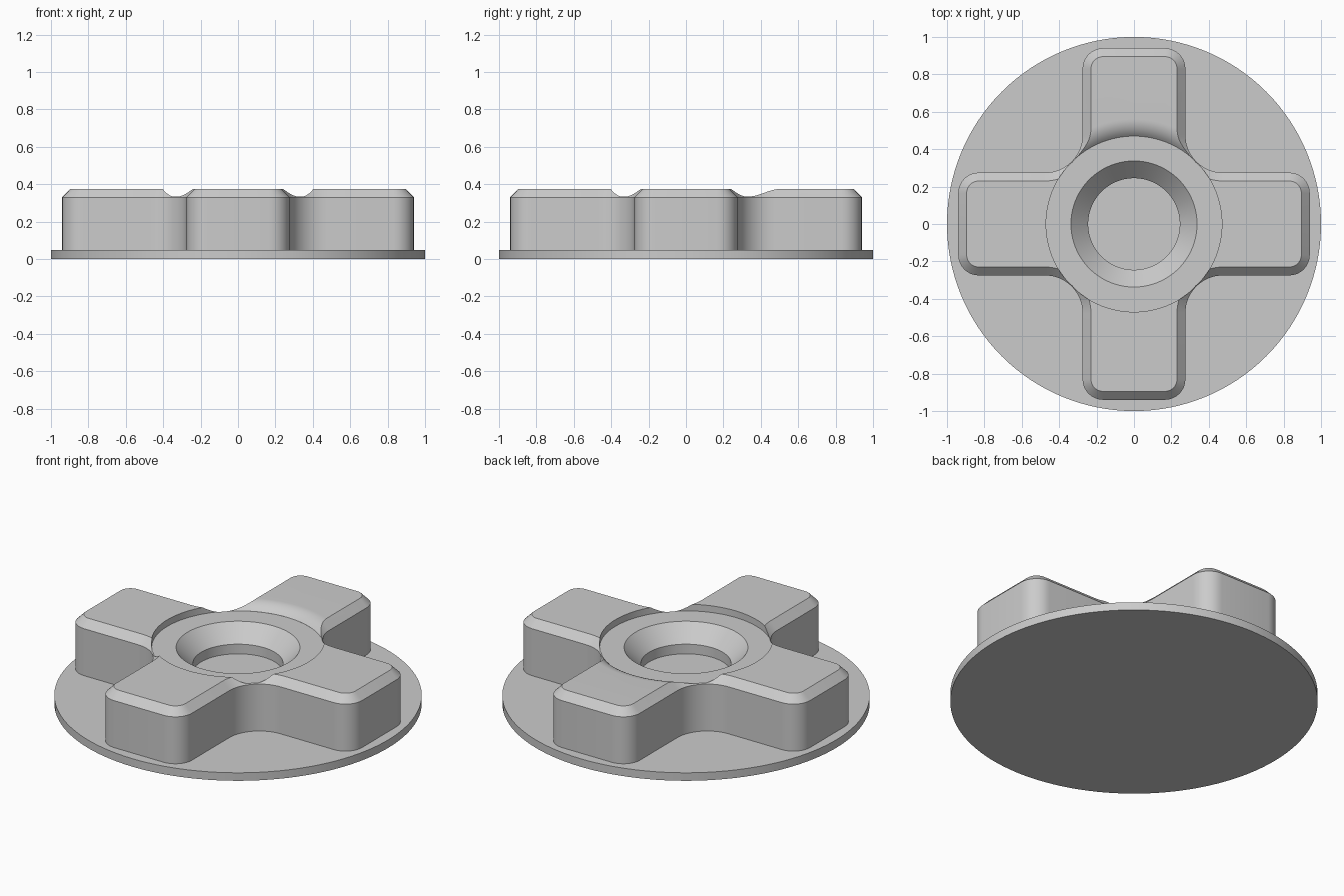
import bpy, bmesh
from math import sin, cos, pi, sqrt, radians

if "Cube" in bpy.data.objects:
    bpy.data.objects.remove(bpy.data.objects["Cube"], do_unlink=True)

GREY = (0.6, 0.6, 0.6, 1.0)
mat = bpy.data.materials.new("plain_grey")
mat.use_nodes = True
mat.diffuse_color = GREY
mat.node_tree.nodes["Principled BSDF"].inputs["Base Color"].default_value = GREY


def make_object(name, bm):
    bmesh.ops.remove_doubles(bm, verts=bm.verts, dist=1e-6)
    bmesh.ops.recalc_face_normals(bm, faces=bm.faces)
    mesh = bpy.data.meshes.new(name)
    bm.to_mesh(mesh)
    bm.free()
    mesh.materials.append(mat)
    obj = bpy.data.objects.new(name, mesh)
    bpy.context.collection.objects.link(obj)
    return obj


def loft(name, rings):
    """Solid through a stack of closed rings, capped at both ends."""
    bm = bmesh.new()
    loops = [[bm.verts.new(p) for p in ring] for ring in rings]
    for a, b in zip(loops, loops[1:]):
        for i in range(len(a)):
            j = (i + 1) % len(a)
            bm.faces.new((a[i], a[j], b[j], b[i]))
    bm.faces.new(loops[0])
    bm.faces.new(loops[-1])
    return make_object(name, bm)


def circle(r, z, n=128):
    return [(r * cos(2 * pi * i / n), r * sin(2 * pi * i / n), z) for i in range(n)]


def arc(cx, cy, r, start, end, n):
    for i in range(n + 1):
        a = radians(start + (end - start) * i / n)
        yield cx + r * cos(a), cy + r * sin(a)


def cross_outline(inset, z):
    """Four-armed outline with rounded ends and filleted inner corners."""
    half, reach, corner, fillet = 0.275, 0.94, 0.11, 0.2
    quarter = list(arc(reach - corner, -half + corner, corner - inset, -90, 0, 8))
    quarter += arc(reach - corner, half - corner, corner - inset, 0, 90, 8)
    quarter += arc(half + fillet, half + fillet, fillet + inset, 270, 180, 16)
    points = []
    for _ in range(4):
        points += [(x, y, z) for x, y in quarter]
        quarter = [(-y, x) for x, y in quarter]
    return points


def smooth(obj):
    bpy.ops.object.select_all(action='DESELECT')
    obj.select_set(True)
    bpy.context.view_layer.objects.active = obj
    bpy.ops.object.shade_smooth_by_angle(angle=radians(25))


def cut(obj, cutter):
    mod = obj.modifiers.new(cutter.name, 'BOOLEAN')
    mod.operation = 'DIFFERENCE'
    mod.solver = 'EXACT'
    mod.object = cutter
    cutter.hide_render = True
    bpy.ops.object.select_all(action='DESELECT')
    bpy.context.view_layer.objects.active = obj
    obj.select_set(True)
    bpy.ops.object.modifier_apply(modifier=mod.name)
    bpy.data.objects.remove(cutter, do_unlink=True)


# Round base plate
base = loft("base_plate", [circle(1, 0), circle(1, 0.048)])

# Four-armed body with chamfered top edge
body = loft("cross_body", [cross_outline(0, 0.03), cross_outline(0, 0.33),
                           cross_outline(0.045, 0.375)])

# Curved ramp on the back arm, swept about the centre
RING_R, RAMP_R, RING_Z, TOP_Z = 0.47, 0.56, 0.335, 0.375
run, rise = RAMP_R - RING_R, TOP_Z - RING_Z
bend = (run ** 2 + rise ** 2) / (2 * rise)
profile = [(0.3, 0.5), (0.3, RING_Z + 0.0003), (RING_R, RING_Z + 0.0003)]
for i in range(1, 9):
    r = RING_R + run * i / 8
    profile.append((r, TOP_Z - bend + sqrt(bend ** 2 - (RAMP_R - r) ** 2)))
profile += [(RAMP_R, 0.5)]
sweep = [radians(45 + 90 * i / 32) for i in range(33)]
cut(body, loft("ramp_cutter", [[(r * cos(a), r * sin(a), z) for r, z in profile]
                               for a in sweep]))

# Round recess, funnel and blind hole in the centre
recess = [(0.245, 0.182), (0.245, 0.24), (0.337, RING_Z), (RING_R, RING_Z), (RING_R, 0.6)]
cut(body, loft("recess_cutter", [circle(r, z) for r, z in recess]))

for part in (base, body):
    smooth(part)
